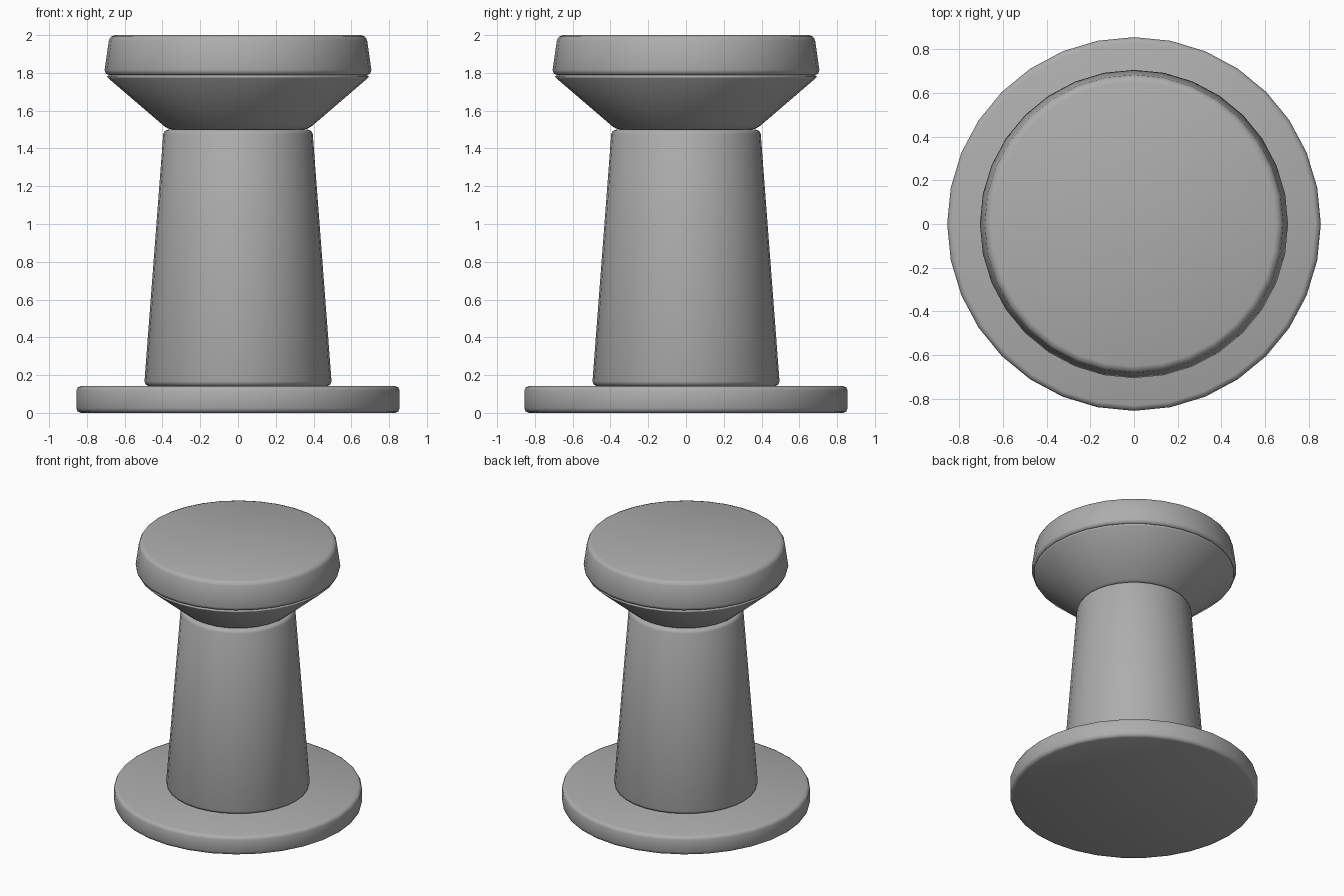
import bpy, bmesh, math

if "Cube" in bpy.data.objects:
    bpy.data.objects.remove(bpy.data.objects["Cube"])

SIDES = 32

# dark grey finish shared by all parts
grey = bpy.data.materials.new("dark_grey")
grey.diffuse_color = (0.42, 0.42, 0.42, 1)
grey.use_nodes = True
grey.node_tree.nodes["Principled BSDF"].inputs["Base Color"].default_value = grey.diffuse_color


def turned_part(name, r_low, r_high, z_low, z_high, bevel):
    """Closed 32-sided frustum with rounded rims."""
    bm = bmesh.new()
    bmesh.ops.create_cone(bm, cap_ends=True, segments=SIDES,
                          radius1=r_low, radius2=r_high, depth=z_high - z_low)
    bmesh.ops.translate(bm, verts=bm.verts, vec=(0, 0, (z_low + z_high) / 2))
    # round both rims
    rims = [e for e in bm.edges if abs(e.verts[0].co.z - e.verts[1].co.z) < 1e-5]
    bmesh.ops.bevel(bm, geom=rims, offset=bevel, segments=2, profile=0.5,
                    affect='EDGES')
    for f in bm.faces:
        f.smooth = True
    mesh = bpy.data.meshes.new(name)
    bm.to_mesh(mesh)
    bm.free()
    mesh.materials.append(grey)
    obj = bpy.data.objects.new(name, mesh)
    bpy.context.collection.objects.link(obj)
    return obj


# flat base disc
turned_part("base_disc", 0.856, 0.856, 0.0, 0.142, 0.025)
# tapered column
turned_part("column", 0.497, 0.394, 0.142, 1.5, 0.025)
# flared neck under the cap
turned_part("flared_neck", 0.37, 0.706, 1.5, 1.788, 0.025)
# thick cap
turned_part("cap", 0.71, 0.68, 1.788, 2.0, 0.028)
